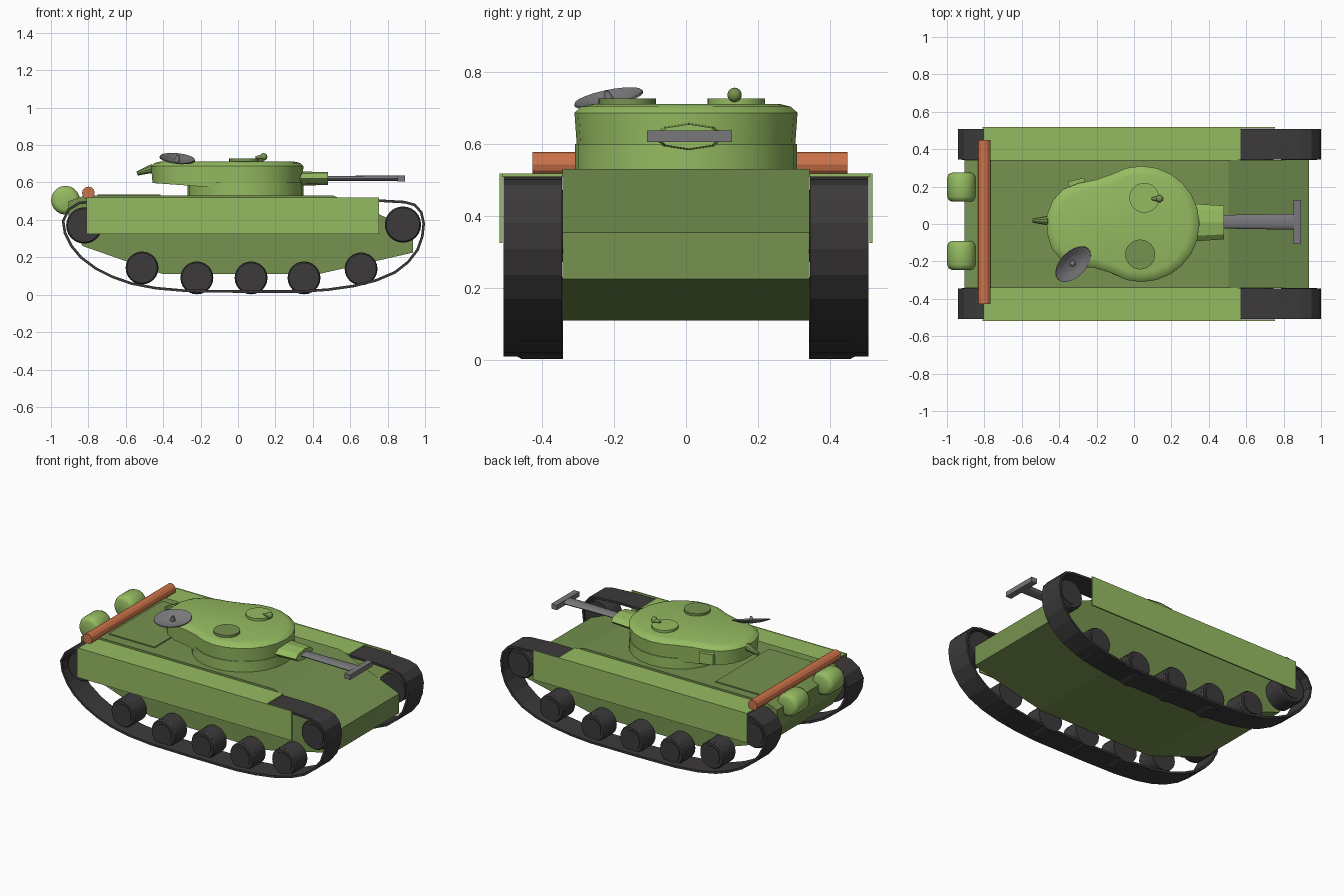
import bpy, bmesh
from math import sin, cos, pi, radians
from mathutils import Matrix, Vector, Euler

if "Cube" in bpy.data.objects:
    bpy.data.objects.remove(bpy.data.objects["Cube"])


def mat(name, col):
    m = bpy.data.materials.new(name)
    m.diffuse_color = (*col, 1)
    m.use_nodes = True
    m.node_tree.nodes["Principled BSDF"].inputs["Base Color"].default_value = m.diffuse_color
    return m


LIGHT = mat("light_green", (0.30, 0.50, 0.12))
GREEN = mat("hull_green", (0.18, 0.29, 0.08))
DARK = mat("dark_rubber", (0.045, 0.042, 0.043))
WOOD = mat("orange_wood", (0.60, 0.17, 0.065))
METAL = mat("grey_metal", (0.19, 0.19, 0.20))


def finish(name, bm, material, mirror=False, smooth=None, recalc=True):
    if recalc:
        bmesh.ops.recalc_face_normals(bm, faces=bm.faces[:])
    me = bpy.data.meshes.new(name)
    bm.to_mesh(me)
    bm.free()
    ob = bpy.data.objects.new(name, me)
    bpy.context.collection.objects.link(ob)
    me.materials.append(material)
    if smooth:
        bpy.ops.object.select_all(action='DESELECT')
        ob.select_set(True)
        bpy.context.view_layer.objects.active = ob
        bpy.ops.object.shade_smooth_by_angle(angle=radians(smooth))
    if mirror:
        md = ob.modifiers.new("mirror", 'MIRROR')
        md.use_axis = (False, True, False)
    return ob


def box(bm, x0, x1, y0, y1, z0, z1):
    m = Matrix.Translation(((x0 + x1) / 2, (y0 + y1) / 2, (z0 + z1) / 2))
    bmesh.ops.create_cube(bm, size=1, matrix=m @ Matrix.Diagonal((x1 - x0, y1 - y0, z1 - z0, 1)))


AXES = {'x': Matrix.Rotation(pi / 2, 4, 'Y'), 'y': Matrix.Rotation(-pi / 2, 4, 'X'), 'z': Matrix()}


def cyl(bm, c, r, length, axis='z', seg=24, r2=None, scale=(1, 1, 1)):
    m = Matrix.Translation(c) @ Matrix.Diagonal((*scale, 1)) @ AXES[axis]
    bmesh.ops.create_cone(bm, cap_ends=True, segments=seg, radius1=r,
                          radius2=r if r2 is None else r2, depth=length, matrix=m)


def loft(bm, rings):
    # closed skin through rings with equal point counts
    vs = [[bm.verts.new(p) for p in ring] for ring in rings]
    n = len(vs[0])
    for a, b in zip(vs, vs[1:]):
        for i in range(n):
            bm.faces.new((a[i], a[(i + 1) % n], b[(i + 1) % n], b[i]))
    bm.faces.new(vs[0][::-1])
    bm.faces.new(vs[-1])


# hull: side profile extruded across
side = [(-0.905, 0.50), (-0.82, 0.53), (0.505, 0.531), (0.935, 0.355), (0.935, 0.225),
        (0.43, 0.11), (-0.40, 0.11), (-0.83, 0.26), (-0.905, 0.38)]
bm = bmesh.new()
loft(bm, [[(x, y, z) for x, z in side] for y in (-0.343, 0.343)])
finish("hull", bm, GREEN)

# engine deck panel
bm = bmesh.new()
box(bm, -0.75, -0.415, -0.275, 0.285, 0.52, 0.537)
finish("engine_panel", bm, GREEN)

# fenders: top plate, longer side skirt
bm = bmesh.new()
box(bm, -0.805, 0.57, -0.517, -0.343, 0.509, 0.518)
box(bm, -0.81, 0.754, -0.519, -0.510, 0.325, 0.519)
finish("fenders", bm, LIGHT, mirror=True)

# track bands
path = [(-0.935, 0.395), (-0.925, 0.33), (-0.89, 0.26), (-0.84, 0.20), (-0.76, 0.14), (-0.67, 0.095),
        (-0.57, 0.06), (-0.44, 0.035), (-0.28, 0.021), (0.0, 0.017), (0.34, 0.017), (0.48, 0.027),
        (0.62, 0.047), (0.74, 0.077), (0.84, 0.12), (0.91, 0.175), (0.96, 0.24), (0.985, 0.31),
        (0.993, 0.38), (0.98, 0.44), (0.945, 0.48), (0.89, 0.495), (0.75, 0.503), (0.0, 0.503),
        (-0.75, 0.501), (-0.85, 0.49), (-0.905, 0.455)]
bm = bmesh.new()
rows = [[bm.verts.new((x, y, z)) for x, z in path] for y in (-0.508, -0.345)]
for i in range(len(path)):
    j = (i + 1) % len(path)
    bm.faces.new((rows[0][i], rows[0][j], rows[1][j], rows[1][i]))
tr = finish("tracks", bm, DARK)
sd = tr.modifiers.new("thickness", 'SOLIDIFY')
sd.thickness, sd.offset = 0.014, 0
md = tr.modifiers.new("mirror", 'MIRROR')
md.use_axis = (False, True, False)

# road wheels and end wheels, each with a hub disc
wheels = [(-0.513, 0.143, 0.088), (-0.22, 0.09, 0.088), (0.07, 0.09, 0.088), (0.353, 0.09, 0.088),
          (0.658, 0.138, 0.088), (0.882, 0.375, 0.097), (-0.822, 0.37, 0.097)]
bm = bmesh.new()
for x, z, r in wheels:
    cyl(bm, (x, -0.40, z), r, 0.115, 'y')
    cyl(bm, (x, -0.462, z), r * 0.92, 0.012, 'y', r2=r)
    cyl(bm, (x, -0.468, z), r * 0.72, 0.010, 'y')
finish("wheels", bm, DARK, mirror=True, smooth=30)

# turret: round body blending into a rear bustle
CX, R = 0.04, 0.31
outline = [(CX + R * cos(radians(a)), R * sin(radians(a))) for a in range(-105, 106, 15)]
outline += [(-0.12, 0.265), (-0.21, 0.235), (-0.30, 0.217), (-0.38, 0.185), (-0.435, 0.125), (-0.465, 0.05),
            (-0.465, -0.05), (-0.44, -0.13), (-0.39, -0.19), (-0.31, -0.225), (-0.21, -0.235), (-0.12, -0.262)]


def ring(k, f):
    pts = []
    for x, y in outline:
        ax = max(-0.2, min(x, CX))
        d = Vector((x - ax, y))
        d *= max(0, d.length - k) / d.length
        pts.append((ax + d.x, d.y, f(x)))
    return pts


bm = bmesh.new()
loft(bm, [ring(0.008, lambda x: 0.575 - 0.07 * min(0, x + 0.15)), ring(0, lambda x: 0.687),
          ring(0.018, lambda x: 0.704), ring(0.05, lambda x: 0.712)])
finish("turret", bm, LIGHT, smooth=35)
bm = bmesh.new()
cyl(bm, (CX, 0, 0.56), R - 0.001, 0.08)
finish("turret_ring", bm, LIGHT, smooth=20)

# hatches
for name, x, y, m in (("left_hatch", 0.055, 0.14, LIGHT), ("right_hatch", 0.033, -0.163, GREEN)):
    bm = bmesh.new()
    cyl(bm, (x, y, 0.715), 0.08, 0.025)
    finish(name, bm, m, smooth=30)

# periscope knob
bm = bmesh.new()
bmesh.ops.create_uvsphere(bm, u_segments=12, v_segments=8, radius=0.02,
                          matrix=Matrix.Translation((0.137, 0.135, 0.737)))
cyl(bm, (0.115, 0.135, 0.735), 0.006, 0.045, 'x', 10, 0.018)
finish("periscope", bm, GREEN, smooth=40)

# turret side port and rear knob
bm = bmesh.new()
m = Matrix.Translation((-0.305, 0.215, 0.637)) @ Matrix.Rotation(radians(14), 4, 'Z')
bmesh.ops.create_cube(bm, size=1, matrix=m @ Matrix.Diagonal((0.09, 0.045, 0.07, 1)))
finish("side_port", bm, LIGHT)
bm = bmesh.new()
m = Matrix.Translation((-0.497, 0.018, 0.662)) @ Matrix.Rotation(radians(-18), 4, 'Y') @ AXES['x']
bmesh.ops.create_cone(bm, cap_ends=True, segments=10, radius1=0.012, radius2=0.026, depth=0.09, matrix=m)
finish("rear_knob", bm, GREEN)

# mantlet, gun barrel, muzzle brake
bm = bmesh.new()
cyl(bm, (0.405, 0.008, 0.621), 0.1, 0.15, 'x', 8, 0.09, scale=(1, 1, 0.38))
finish("mantlet", bm, LIGHT)
bm = bmesh.new()
cyl(bm, (0.67, 0.012, 0.622), 0.036, 0.43, 'x', 16, 0.043, scale=(1, 1, 0.36))
finish("gun_barrel", bm, METAL, smooth=40)
bm = bmesh.new()
box(bm, 0.853, 0.893, -0.108, 0.128, 0.606, 0.638)
finish("muzzle_brake", bm, METAL)

# tilted shallow dish on the turret
tilt = Matrix.Translation((-0.325, -0.215, 0.727)) @ Matrix.Rotation(radians(46), 4, 'Z') \
    @ Euler((radians(22), radians(-3), 0)).to_matrix().to_4x4()
bm = bmesh.new()
hub = bm.verts.new((0, 0, -0.016))
prev = [hub] * 20
for k, h in ((0.5, -0.010), (1, 0.004)):
    cur = [bm.verts.new((0.115 * k * cos(i * pi / 10), 0.072 * k * sin(i * pi / 10), h)) for i in range(20)]
    for i in range(20):
        j = (i + 1) % 20
        bm.faces.new((hub, cur[i], cur[j]) if prev[0] is hub else (prev[i], cur[i], cur[j], prev[j]))
    prev = cur
bm.transform(tilt)
dish = finish("dish", bm, METAL, recalc=False)
dish.modifiers.new("thickness", 'SOLIDIFY').thickness = 0.006
bm = bmesh.new()
cyl(bm, (0, 0, 0.002), 0.018, 0.04, 'z', 10, 0.006)
bm.transform(tilt)
finish("dish_knob", bm, METAL)

# rear fuel drums with rounded ends
bm = bmesh.new()
for y in (0.197, -0.168):
    rings = [(0.05, -0.078), (0.068, -0.070), (0.077, -0.05), (0.077, 0.05), (0.068, 0.070), (0.05, 0.078)]
    loft(bm, [[(-0.922 + r * cos(i * pi / 10), y + h, 0.505 + r * sin(i * pi / 10)) for i in range(20)]
              for r, h in rings])
finish("fuel_drums", bm, LIGHT, smooth=50)

# log across the rear deck
bm = bmesh.new()
cyl(bm, (-0.8, 0.011, 0.544), 0.034, 0.875, 'y', 12)
finish("log", bm, WOOD)
